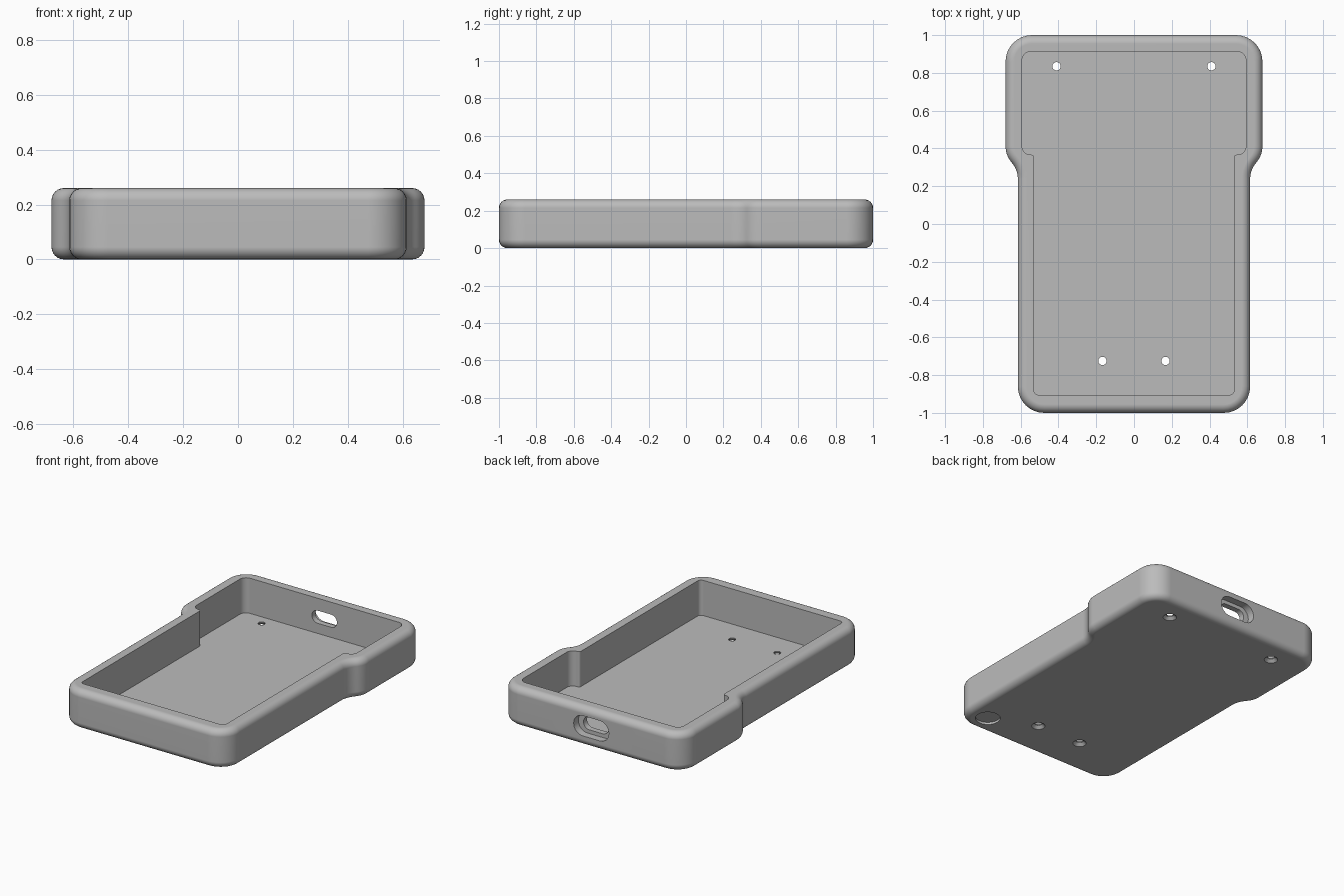
import bpy, bmesh, math
from mathutils import Vector

if "Cube" in bpy.data.objects:
    bpy.data.objects.remove(bpy.data.objects["Cube"], do_unlink=True)

HEIGHT, FLOOR, EDGE = 0.26, 0.025, 0.045

grey = bpy.data.materials.new("plain grey")
grey.use_nodes = True
grey.diffuse_color = (0.5, 0.5, 0.5, 1)
grey.node_tree.nodes["Principled BSDF"].inputs["Base Color"].default_value = (0.5, 0.5, 0.5, 1)


def fillet(corners, steps=8):
    """Round each (x, y, radius) corner of a closed outline."""
    out = []
    for i, (x, y, r) in enumerate(corners):
        p = Vector((x, y))
        a = (Vector(corners[i - 1][:2]) - p).normalized()
        b = (Vector(corners[(i + 1) % len(corners)][:2]) - p).normalized()
        half = a.angle(b) / 2
        centre = p + (a + b).normalized() * (r / math.sin(half))
        reach = r / math.tan(half)
        start, end = p + a * reach - centre, p + b * reach - centre
        sweep = start.angle_signed(end)  # clockwise positive
        for k in range(steps + 1):
            t = -sweep * k / steps
            c, s = math.cos(t), math.sin(t)
            out.append(centre + Vector((start.x * c - start.y * s, start.x * s + start.y * c)))
    return out


def mirrored(right_side):
    return right_side + [(-x, y, r) for x, y, r in reversed(right_side)]


def finish(name, bm):
    bmesh.ops.recalc_face_normals(bm, faces=bm.faces)
    mesh = bpy.data.meshes.new(name)
    bm.to_mesh(mesh)
    bm.free()
    mesh.materials.append(grey)
    ob = bpy.data.objects.new(name, mesh)
    bpy.context.collection.objects.link(ob)
    return ob


def prism(name, outline, low, high, upright=True, edge=0):
    """Extrude an outline along z, or along y when not upright."""
    bm = bmesh.new()
    place = (lambda p, h: (p.x, p.y, h)) if upright else (lambda p, h: (p.x, h, p.y))
    rings = [[bm.verts.new(place(p, h)) for p in outline] for h in (low, high)]
    caps = [bm.faces.new(ring) for ring in rings]
    n = len(outline)
    for i in range(n):
        j = (i + 1) % n
        bm.faces.new((rings[0][i], rings[0][j], rings[1][j], rings[1][i]))
    bmesh.ops.recalc_face_normals(bm, faces=bm.faces)
    if edge:
        rim = [e for cap in caps for e in cap.edges]
        bmesh.ops.bevel(bm, geom=rim, offset=edge, segments=6, profile=0.5, affect='EDGES')
    return finish(name, bm)


def cone(name, x, y, low, high, r_low, r_high):
    bm = bmesh.new()
    bmesh.ops.create_cone(bm, cap_ends=True, segments=32, radius1=r_low,
                          radius2=r_high, depth=high - low)
    bmesh.ops.translate(bm, verts=bm.verts, vec=(x, y, (low + high) / 2))
    return finish(name, bm)


def slot(name, width, height, low, high):
    w, h, z = width / 2, height / 2, 0.135
    r = h * 0.995
    pts = [(w, z - h, r), (w, z + h, r), (-w, z + h, r), (-w, z - h, r)]
    return prism(name, fillet(pts), low, high, upright=False)


# Rounded outer body with the wider back section
outer = mirrored([(0.615, -1, 0.14), (0.615, 0.285, 0.13), (0.68, 0.365, 0.13), (0.68, 1, 0.14)])
case = prism("case_body", fillet(outer), 0, HEIGHT, edge=EDGE)

# Open cavity that follows the outline
inner = mirrored([(0.53, -0.905, 0.025), (0.53, 0.367, 0.015),
                  (0.593, 0.367, 0.045), (0.593, 0.912, 0.045)])
cutters = [prism("cavity_cutter", fillet(inner), FLOOR, HEIGHT + 0.2)]

# Countersunk screw holes in the floor
for x, y in ((0.41, 0.835), (-0.41, 0.835), (0.167, -0.725), (-0.167, -0.725)):
    cutters.append(cone("screw_hole_cutter", x, y, -0.1, 0.1, 0.022, 0.022))
    cutters.append(cone("countersink_cutter", x, y, -0.004, 0.018, 0.046, 0.023))

# Round recess under one front corner
cutters.append(cone("foot_recess_cutter", 0.47, -0.853, -0.1, 0.015, 0.077, 0.077))

# Port opening in the back wall with a wider outer recess
cutters.append(slot("port_cutter", 0.185, 0.085, 0.8, 1.1))
cutters.append(slot("port_recess_cutter", 0.26, 0.135, 0.95, 1.1))

bpy.context.view_layer.objects.active = case
case.select_set(True)
for cutter in cutters:
    cutter.hide_render = True
    mod = case.modifiers.new("cut", 'BOOLEAN')
    mod.operation, mod.solver, mod.object = 'DIFFERENCE', 'EXACT', cutter
    bpy.ops.object.modifier_apply(modifier=mod.name)
    bpy.data.objects.remove(cutter, do_unlink=True)

# Smooth rounded edges, crisp cut edges
bpy.ops.object.shade_smooth_by_angle(angle=math.radians(30))
weighted = case.modifiers.new("even_shading", 'WEIGHTED_NORMAL')
weighted.keep_sharp = True
